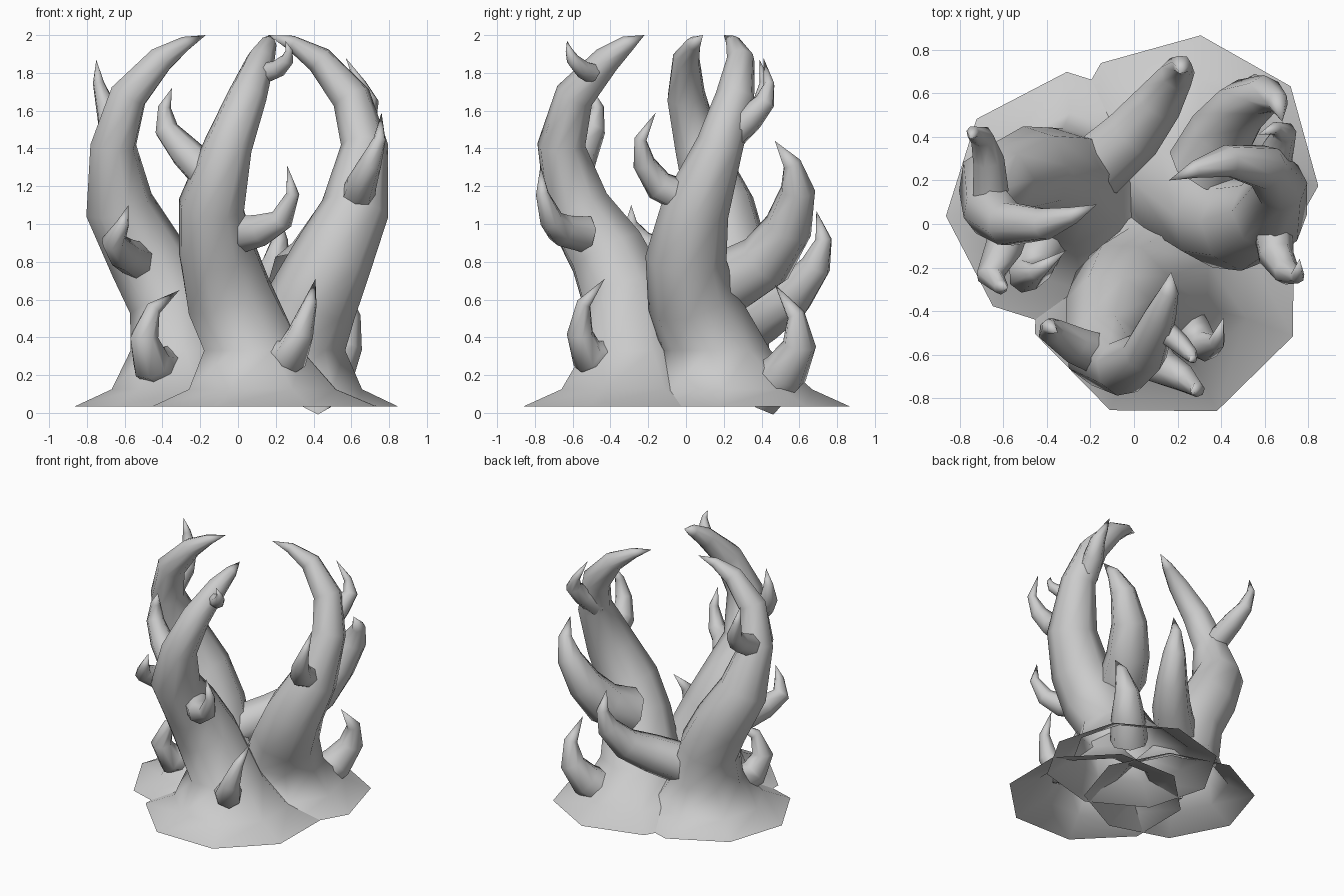
import bpy, bmesh, math
from mathutils import Vector


def horn(name, pts, sides, phase=0, flat=0):
    """Tapered tube along (x, y, z, radius) points, ending in a point."""
    pos = [Vector(p[:3]) for p in pts]
    n = len(pts)
    bm = bmesh.new()
    rings = []
    up, t_prev = Vector((1, 0, 0)), Vector((0, 0, 1))
    for i in range(n - 1):
        t = (pos[i + 1] - pos[max(i - 1, 0)]).normalized()
        if i < flat:
            t = Vector((0, 0, 1))
        # carry the frame along so the tube does not twist
        up = t_prev.rotation_difference(t) @ up
        side = t.cross(up)
        t_prev = t
        ring = []
        for k in range(sides):
            a = math.radians(phase) + 2 * math.pi * k / sides
            ring.append(bm.verts.new(pos[i] + pts[i][3] * (up * math.cos(a) + side * math.sin(a))))
        rings.append(ring)
    for r0, r1 in zip(rings, rings[1:]):
        for k in range(sides):
            j = (k + 1) % sides
            bm.faces.new((r0[k], r0[j], r1[j], r1[k]))
    tip = bm.verts.new(pos[-1])
    for k in range(sides):
        bm.faces.new((rings[-1][k], rings[-1][(k + 1) % sides], tip))
    me = bpy.data.meshes.new(name)
    bm.to_mesh(me)
    bm.free()
    ob = bpy.data.objects.new(name, me)
    bpy.context.collection.objects.link(ob)
    for p in me.polygons:
        p.use_smooth = True
    return ob


def spike(name, radius, path):
    """Small curved thorn with a standard taper."""
    n = len(path) - 1
    taper = [max(0, 1 - (i / n) ** 1.5) for i in range(n + 1)]
    horn(name, [(*p, radius * w) for p, w in zip(path, taper)], 7)


# three large trunks with flared, open bases
horn("front_trunk", [(.14, -.265, .035, .64), (.13, -.27, .125, .42), (.08, -.28, .33, .28),
     (-.05, -.32, .62, .245), (-.11, -.42, .85, .215), (-.14, -.58, 1.1, .18), (-.05, -.66, 1.42, .13),
     (.05, -.59, 1.68, .105), (.12, -.42, 1.87, .075), (.16, -.31, 1.955, .045), (.17, -.22, 2, 0)], 8, 22, 3)
horn("right_trunk", [(.23, .25, .035, .62), (.24, .25, .125, .42), (.28, .16, .33, .29),
     (.4, .03, .6, .24), (.5, 0, .82, .215), (.62, .05, 1.08, .18), (.67, .18, 1.42, .125),
     (.6, .26, 1.67, .105), (.43, .29, 1.87, .075), (.28, .25, 1.96, .04), (.16, .2, 2, 0)], 8, 38, 3)
horn("left_trunk", [(-.255, .09, .035, .61), (-.26, .1, .125, .41), (-.3, .17, .33, .27),
     (-.36, .22, .6, .225), (-.48, .24, .82, .21), (-.63, .18, 1.1, .185), (-.66, .06, 1.42, .125),
     (-.58, 0, 1.68, .105), (-.41, 0, 1.87, .075), (-.28, .04, 1.955, .04), (-.17, .09, 2, 0)], 8, 5, 3)

# thorns on the front trunk
spike("front_side_thorn", .1, [(-.15, -.6, 1.25), (-.28, -.55, 1.38), (-.38, -.49, 1.5), (-.39, -.47, 1.62), (-.35, -.5, 1.72)])
spike("front_mid_thorn", .1, [(.03, -.54, .95), (.13, -.66, .97), (.23, -.71, 1.02), (.29, -.76, 1.16), (.26, -.77, 1.31)])
spike("front_tip_thorn", .055, [(.15, -.5, 1.8), (.21, -.55, 1.82), (.26, -.6, 1.87), (.27, -.62, 1.92), (.25, -.63, 1.97)])
spike("front_low_thorn", .11, [(.2, -.42, .3), (.28, -.52, .3), (.33, -.56, .42), (.38, -.54, .58), (.41, -.43, .71)])

# thorns on the left trunk
spike("left_top_thorn", .085, [(-.66, .15, 1.45), (-.67, .3, 1.53), (-.7, .4, 1.62), (-.74, .42, 1.75), (-.75, .39, 1.87)])
spike("left_mid_thorn", .1, [(-.54, .08, .81), (-.6, -.12, .84), (-.66, -.24, .91), (-.61, -.29, 1.0), (-.58, -.29, 1.1)])
spike("left_low_thorn", .12, [(-.4, -.05, .24), (-.46, -.18, .26), (-.5, -.24, .4), (-.45, -.22, .55), (-.31, -.12, .65)])
spike("left_back_thorn", .155, [(-.18, .26, .42), (0, .42, .52), (.12, .57, .62), (.2, .69, .78), (.22, .73, .92), (.21, .69, 1.07)])

# thorns on the right trunk
spike("right_top_thorn", .085, [(.63, .22, 1.45), (.66, .34, 1.56), (.69, .42, 1.65), (.65, .44, 1.74), (.57, .41, 1.88)])
spike("right_mid_thorn", .095, [(.63, .02, 1.13), (.65, -.14, 1.2), (.7, -.22, 1.32), (.75, -.24, 1.45), (.76, -.16, 1.59)])
spike("right_back_thorn", .175, [(.32, .25, .7), (.41, .42, .8), (.5, .54, .98), (.6, .59, 1.18), (.66, .56, 1.32), (.68, .47, 1.44)])
spike("right_low_thorn", .14, [(.38, .4, .11), (.5, .53, .22), (.57, .6, .36), (.6, .58, .52), (.57, .47, .68)])
